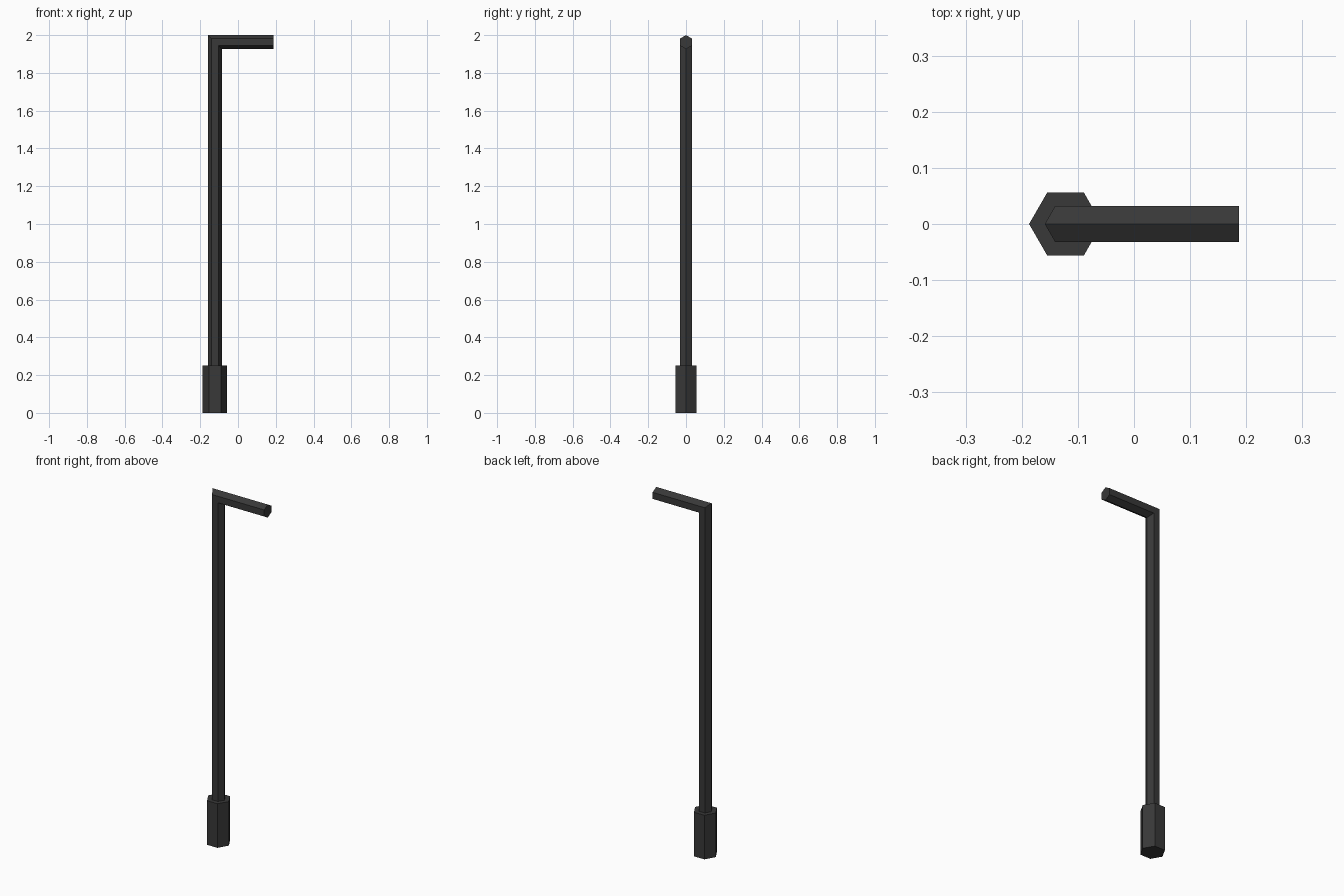
import bpy, bmesh, math
from mathutils import Vector

if "Cube" in bpy.data.objects:
    bpy.data.objects.remove(bpy.data.objects["Cube"])

SHAFT_X = -0.122      # axis of the upright
R = 0.037             # corner radius of the hexagonal rod
TOP = 2.0 - R         # axis height of the short arm

metal = bpy.data.materials.new("dark grey metal")
metal.diffuse_color = (0.04, 0.04, 0.04, 1)
metal.use_nodes = True
metal.node_tree.nodes["Principled BSDF"].inputs["Base Color"].default_value = metal.diffuse_color


def hex_sweep(name, rings):
    """Skin hexagonal rings: (centre, corner axis vector), y is the side axis."""
    bm = bmesh.new()
    loops = []
    for centre, u, radius in rings:
        loop = []
        for i in range(6):
            a = i * math.pi / 3
            p = Vector(centre) + Vector(u) * radius * math.cos(a)
            p.y += radius * math.sin(a)
            loop.append(bm.verts.new(p))
        loops.append(loop)
    for a, b in zip(loops, loops[1:]):
        for i in range(6):
            j = (i + 1) % 6
            bm.faces.new((a[i], a[j], b[j], b[i]))
    bm.faces.new(loops[0][::-1])
    bm.faces.new(loops[-1])
    bmesh.ops.recalc_face_normals(bm, faces=bm.faces)
    me = bpy.data.meshes.new(name)
    bm.to_mesh(me)
    bm.free()
    me.materials.append(metal)
    ob = bpy.data.objects.new(name, me)
    bpy.context.collection.objects.link(ob)


# Bent rod: upright, mitred corner, short arm
hex_sweep("bent_rod", [
    ((SHAFT_X, 0, 0.24), (1, 0, 0), R),
    ((SHAFT_X, 0, TOP), (1, 0, -1), R),
    ((0.187, 0, TOP), (0, 0, -1), R),
])

# Thicker hexagonal bit at the bottom
hex_sweep("hex_socket", [
    ((SHAFT_X, 0, 0), (1, 0, 0), 0.065),
    ((SHAFT_X, 0, 0.25), (1, 0, 0), 0.065),
])
